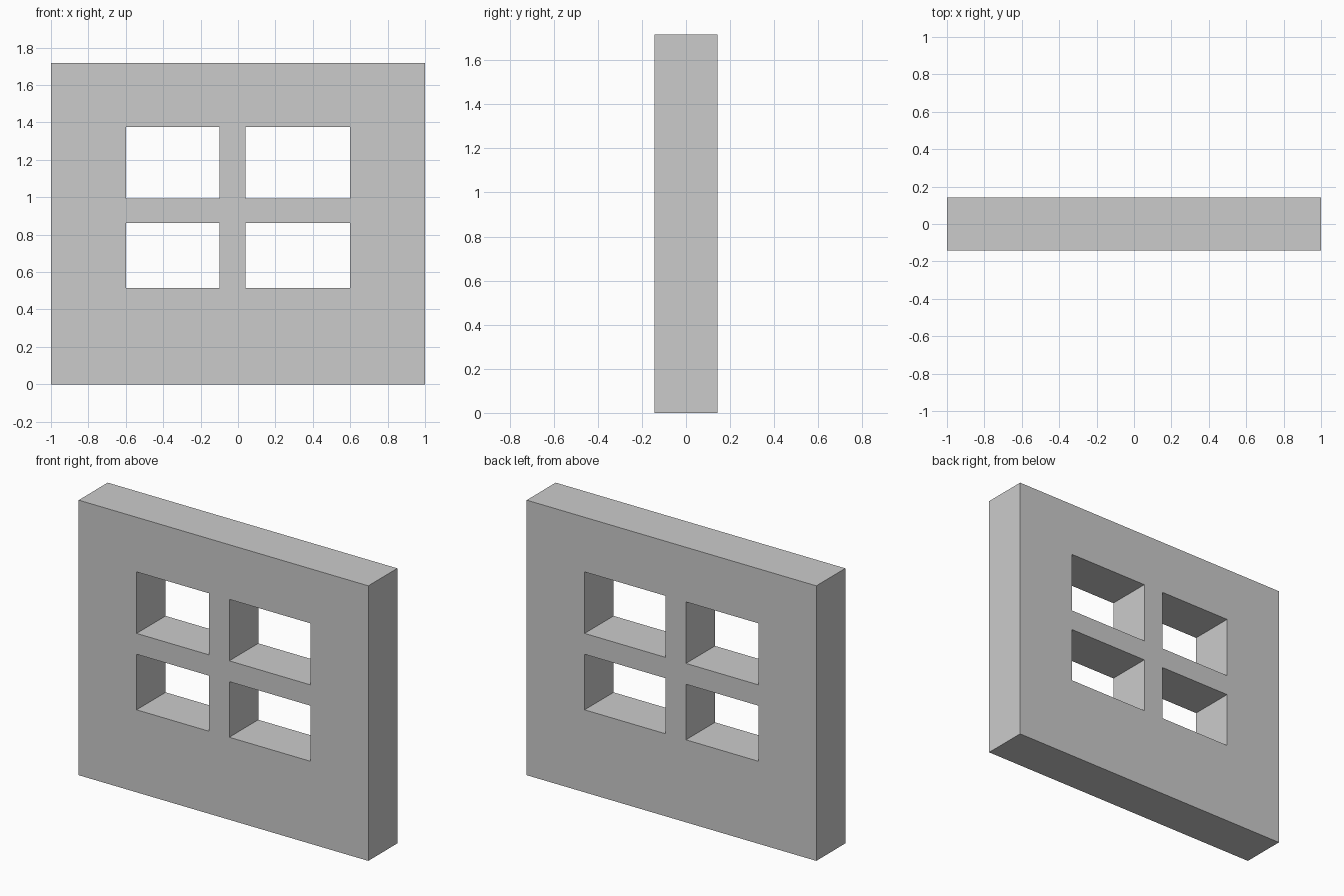
import bpy, bmesh

if "Cube" in bpy.data.objects:
    bpy.data.objects.remove(bpy.data.objects["Cube"])

HALF_DEPTH = 0.143
# Grid lines of the wall: outer edges, opening edges and mullion edges
XS = [-1.0, -0.60, -0.10, 0.04, 0.60, 1.0]
ZS = [0.0, 0.515, 0.862, 0.992, 1.376, 1.717]
OPENINGS = {(i, k) for i in (1, 3) for k in (1, 3)}

bm = bmesh.new()

# Front face: every grid cell except the four window openings
grid = [[bm.verts.new((x, -HALF_DEPTH, z)) for z in ZS] for x in XS]
for i in range(len(XS) - 1):
    for k in range(len(ZS) - 1):
        if (i, k) not in OPENINGS:
            bm.faces.new((grid[i][k], grid[i + 1][k], grid[i + 1][k + 1], grid[i][k + 1]))

# Wall thickness: extrude the front to the back, keeping the front cap
result = bmesh.ops.extrude_face_region(bm, geom=bm.faces[:], use_keep_orig=True)
back = [v for v in result["geom"] if isinstance(v, bmesh.types.BMVert)]
bmesh.ops.translate(bm, verts=back, vec=(0, 2 * HALF_DEPTH, 0))
bmesh.ops.recalc_face_normals(bm, faces=bm.faces[:])

mesh = bpy.data.meshes.new("window_wall")
bm.to_mesh(mesh)
bm.free()
wall = bpy.data.objects.new("window_wall", mesh)
bpy.context.collection.objects.link(wall)
